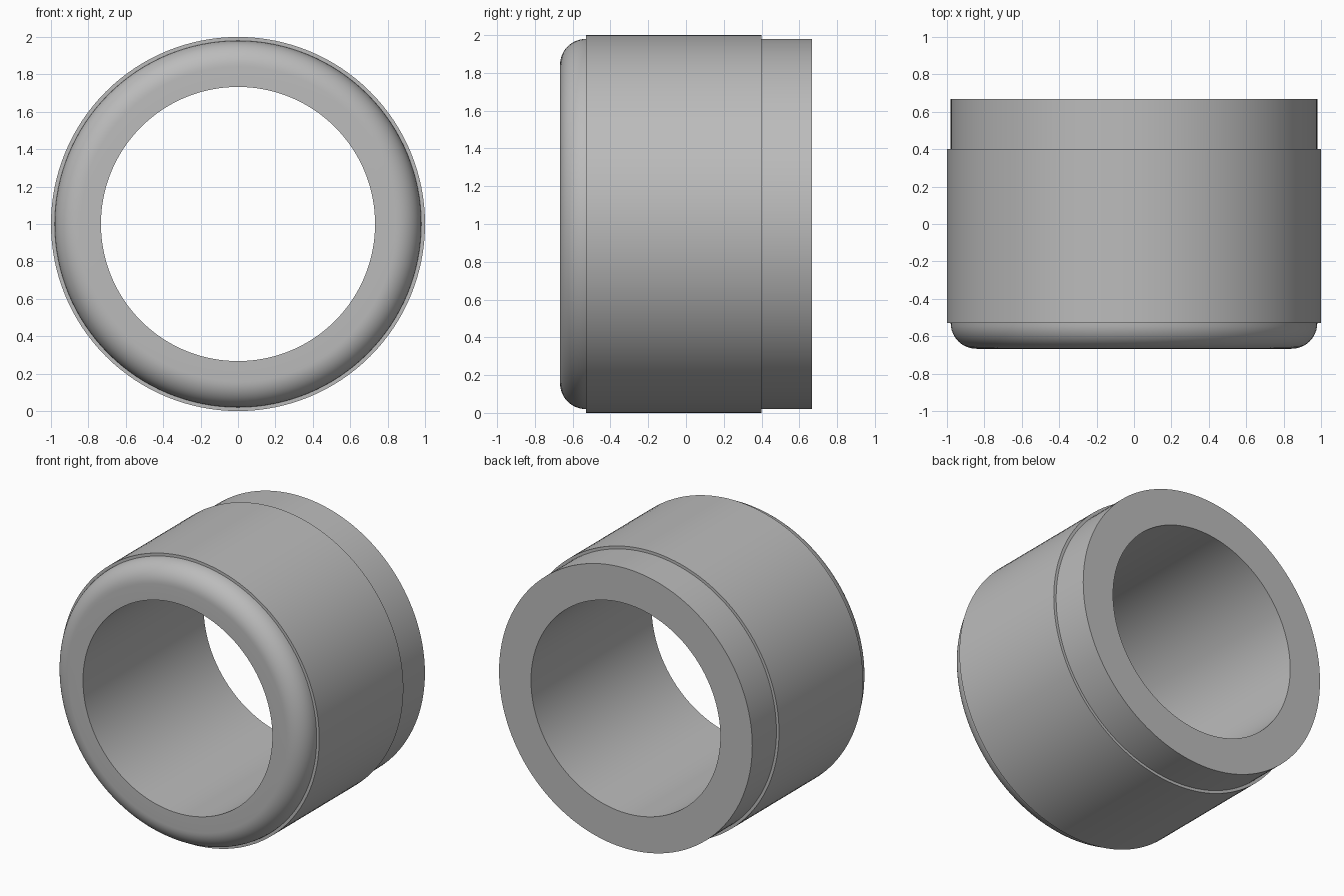
import bpy, bmesh, math
from mathutils import Matrix, Vector

cube = bpy.data.objects.get("Cube")
if cube:
    bpy.data.objects.remove(cube, do_unlink=True)

SEGMENTS = 128
BORE, BODY, BAND = 0.733, 0.98, 1.0
FRONT, BACK = -0.667, 0.667
BAND_FRONT, BAND_BACK = -0.53, 0.40
FILLET = BAND_FRONT - FRONT

# Plain grey material
grey = bpy.data.materials.new("plain_grey")
grey.use_nodes = True
colour = (0.5, 0.5, 0.5, 1)
grey.diffuse_color = colour
grey.node_tree.nodes["Principled BSDF"].inputs["Base Color"].default_value = colour

# Bushing profile as (radius, y): bore, rounded front lip, raised band, back collar
profile = [(BORE, BACK), (BORE, FRONT)]
for i in range(13):
    a = math.pi / 2 * i / 12
    profile.append((BODY - FILLET + FILLET * math.sin(a),
                    BAND_FRONT - FILLET * math.cos(a)))
profile += [(BAND, BAND_FRONT), (BAND, BAND_BACK), (BODY, BAND_BACK), (BODY, BACK)]

# Revolve the closed profile around the y axis
bm = bmesh.new()
verts = [bm.verts.new((r, y, 0)) for r, y in profile]
edges = [bm.edges.new((v, verts[i - 1])) for i, v in enumerate(verts)]
bmesh.ops.spin(bm, geom=verts + edges, cent=(0, 0, 0), axis=(0, 1, 0),
               angle=math.tau, steps=SEGMENTS, use_merge=True)
bmesh.ops.remove_doubles(bm, verts=bm.verts, dist=1e-5)
bmesh.ops.recalc_face_normals(bm, faces=bm.faces)
bmesh.ops.transform(bm, matrix=Matrix.Translation(Vector((0, 0, BAND))), verts=bm.verts)

mesh = bpy.data.meshes.new("bushing_sleeve")
bm.to_mesh(mesh)
bm.free()
mesh.materials.append(grey)
sleeve = bpy.data.objects.new("bushing_sleeve", mesh)
bpy.context.collection.objects.link(sleeve)

# Smooth round walls, crisp steps
bpy.ops.object.select_all(action="DESELECT")
sleeve.select_set(True)
bpy.context.view_layer.objects.active = sleeve
bpy.ops.object.shade_smooth_by_angle(angle=math.radians(30))
